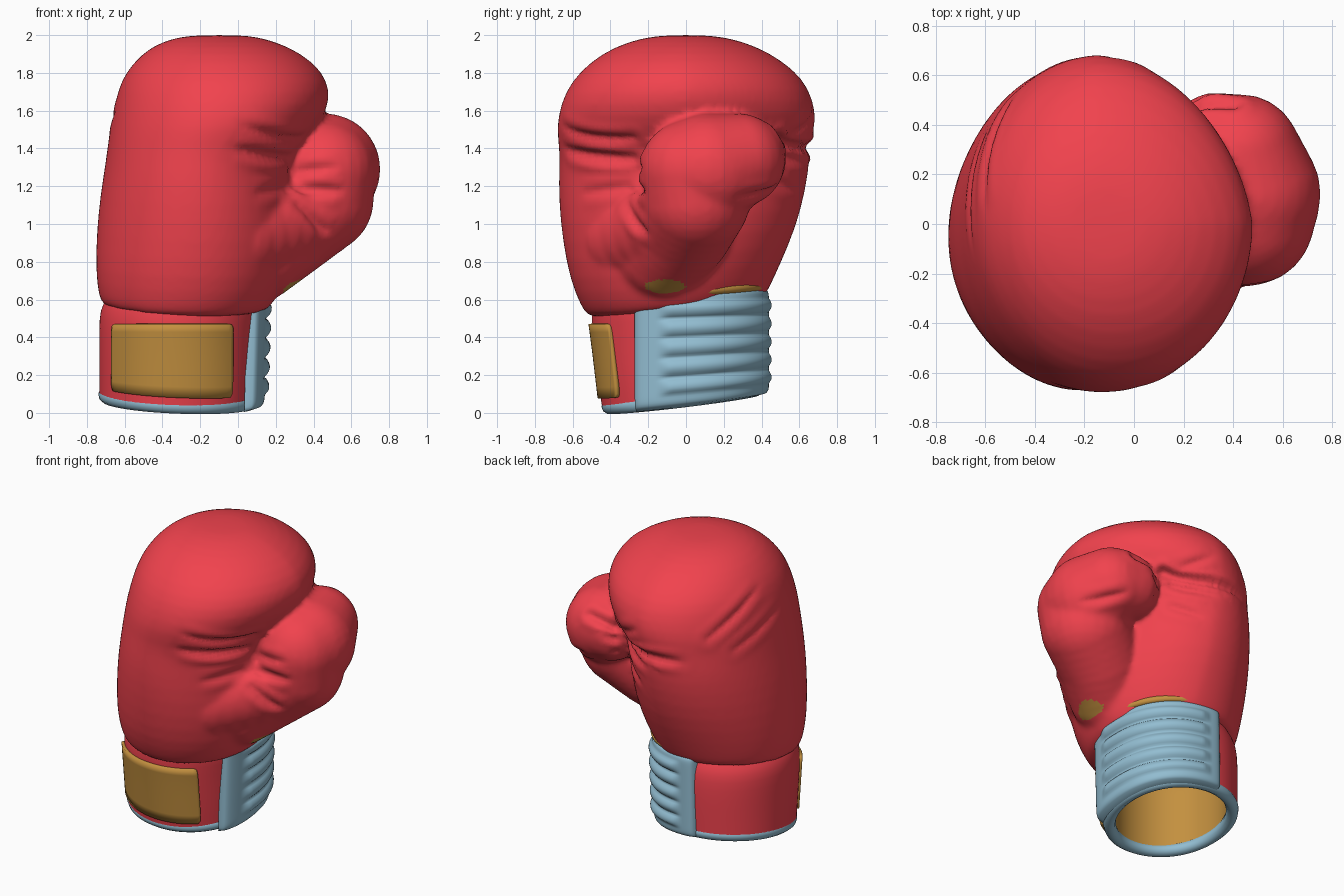
import bpy, bmesh, math
from mathutils import Vector, Matrix
from mathutils.kdtree import KDTree
from mathutils.bvhtree import BVHTree

if "Cube" in bpy.data.objects:
    bpy.data.objects.remove(bpy.data.objects["Cube"])


def material(name, rgb):
    m = bpy.data.materials.new(name)
    m.diffuse_color = (*rgb, 1)
    m.use_nodes = True
    m.node_tree.nodes["Principled BSDF"].inputs["Base Color"].default_value = m.diffuse_color
    return m


RED = material("red_leather", (0.88, 0.055, 0.075))
TAN = material("tan_fabric", (0.55, 0.28, 0.05))
BLUE = material("blue_trim", (0.29, 0.51, 0.64))


def add(name, mesh, mat):
    ob = bpy.data.objects.new(name, mesh)
    bpy.context.collection.objects.link(ob)
    mesh.materials.clear()
    mesh.materials.append(mat)
    return ob


def bake(ob):
    """Apply all modifiers and return a smooth-shaded mesh object."""
    dg = bpy.context.evaluated_depsgraph_get()
    mesh = bpy.data.meshes.new_from_object(ob.evaluated_get(dg))
    name, mat = ob.name, ob.data.materials[0]
    bpy.data.objects.remove(ob)
    mesh.shade_smooth()
    new = add(name, mesh, mat)
    new.name = name
    return new


def ring(row, n, expo, arc=None, lean=1.0):
    """Superellipse section from (z, x0, x1, y0, y1), tilted by lean."""
    z, x0, x1, y0, y1 = row
    a0, a1 = arc or (0, math.tau * (n - 1) / n)
    pts = []
    for i in range(n):
        a = a0 + (a1 - a0) * i / (n - 1)
        c, s = math.cos(a), math.sin(a)
        r = (abs(c) ** expo + abs(s) ** expo) ** (-1 / expo)
        x = (x0 + x1) / 2 + (x1 - x0) / 2 * r * c
        y = (y0 + y1) / 2 + (y1 - y0) / 2 * r * s
        pts.append((x, y, z + lean * (0.12 * y - 0.04 * (x + 0.3))))
    return pts


def loft(name, rows, mat, n=48, expo=2.0, arc=None, caps=(), subsurf=1):
    bm = bmesh.new()
    rings = []
    for k, row in enumerate(rows):
        lean = (1 - k / (len(rows) - 1)) ** 2
        rings.append([bm.verts.new(p) for p in ring(row, n, expo, arc, lean)])
    for a, b in zip(rings, rings[1:]):
        for i in range(n - 1 if arc else n):
            j = (i + 1) % n
            bm.faces.new((a[i], a[j], b[j], b[i]))
    if 0 in caps:
        bm.faces.new(rings[0][::-1])
    if 1 in caps:
        bm.faces.new(rings[-1])
    mesh = bpy.data.meshes.new(name)
    bm.to_mesh(mesh)
    bm.free()
    ob = add(name, mesh, mat)
    ob.modifiers.new("sub", "SUBSURF").levels = subsurf
    return ob


def tube(name, pts, radius, mat, cyclic=False):
    cu = bpy.data.curves.new(name, "CURVE")
    cu.dimensions = "3D"
    cu.bevel_depth, cu.bevel_resolution, cu.use_fill_caps = radius, 3, True
    sp = cu.splines.new("POLY")
    sp.points.add(len(pts) - 1)
    for p, co in zip(sp.points, pts):
        p.co = (*co, 1)
    sp.use_cyclic_u = cyclic
    return bake(add(name, cu, mat))


# Fist: lofted sections, overhanging at the finger roll
FIST = [(0.57, -0.66, 0.09, -0.46, 0.35), (0.56, -0.72, 0.15, -0.52, 0.41),
        (0.62, -0.74, 0.20, -0.56, 0.44), (0.75, -0.755, 0.26, -0.615, 0.50),
        (0.95, -0.75, 0.30, -0.655, 0.585), (1.15, -0.73, 0.30, -0.675, 0.635),
        (1.30, -0.705, 0.29, -0.675, 0.655), (1.42, -0.69, 0.33, -0.67, 0.655),
        (1.52, -0.675, 0.43, -0.69, 0.695), (1.65, -0.65, 0.49, -0.665, 0.68),
        (1.76, -0.62, 0.48, -0.61, 0.63), (1.86, -0.55, 0.40, -0.51, 0.52),
        (1.94, -0.46, 0.27, -0.38, 0.38), (1.99, -0.33, 0.12, -0.22, 0.22),
        (2.00, -0.2, 0.0, -0.08, 0.08)]
fist = bake(loft("glove_body", FIST, RED, n=40, expo=2.03, caps=(0, 1), subsurf=1))
# Flatten the palm/back corner of the fist
for v in fist.data.vertices:
    x, y = v.co.x + 0.15, v.co.y
    if x > 0 and y > 0:
        k = 1 - 0.07 * 2 * x * y / (x * x + y * y)
        v.co.x, v.co.y = x * k - 0.15, y * k

# Thumb: chains of spheres rising from the wrist and hooking to the back, plus web
THUMB = [(-0.05, -0.20, 0.84, 0.27), (0.10, -0.12, 0.85, 0.26),
         (0.26, -0.02, 0.98, 0.27), (0.43, 0.05, 1.13, 0.29),
         (0.46, 0.02, 1.28, 0.27), (0.46, 0.12, 1.29, 0.295),
         (0.43, 0.28, 1.34, 0.245), (0.34, 0.32, 1.34, 0.21)]
WEB = [(-0.02, -0.29, 0.93, 0.265), (0.29, -0.03, 1.02, 0.265)]
bm = bmesh.new()
bmesh.ops.create_uvsphere(bm, u_segments=24, v_segments=16, radius=1)
ball = bpy.data.meshes.new("ball")
bm.to_mesh(ball)
bm.free()
bm = bmesh.new()
bm.from_mesh(fist.data)
for chain in (THUMB, WEB):
    for p, q in zip(chain, chain[1:]):
        for k in range(5):
            s = Vector(p).lerp(Vector(q), k / 4)
            m = ball.copy()
            m.transform(Matrix.Translation(s.xyz) @ Matrix.Scale(s[3], 4))
            bm.from_mesh(m)
            bpy.data.meshes.remove(m)
bm.to_mesh(fist.data)
bm.free()
bpy.data.meshes.remove(ball)
rm = fist.modifiers.new("fuse", "REMESH")
rm.mode, rm.voxel_size = "VOXEL", 0.019
sm = fist.modifiers.new("soften", "SMOOTH")
sm.factor, sm.iterations = 0.5, 5
fist = bake(fist)

# Leather creases: lines snapped to the surface, pressed in along the normals
CREASES = [((0.38, -0.30, 1.42), (0.02, -0.67, 1.52), 0.022),
           ((0.32, -0.30, 1.33), (-0.02, -0.66, 1.40), 0.030),
           ((0.30, -0.30, 1.20), (0.12, -0.60, 1.16), 0.014),
           ((0.30, -0.24, 1.28), (0.54, -0.24, 1.30), 0.018),
           ((0.30, -0.25, 1.19), (0.58, -0.25, 1.17), 0.022),
           ((0.30, -0.27, 1.08), (0.52, -0.24, 0.93), 0.022),
           ((0.40, 0.45, 1.45), (-0.40, 0.60, 1.40), 0.038),
           ((0.25, 0.50, 1.37), (-0.15, 0.67, 1.32), 0.024),
           ((0.20, 0.50, 1.24), (-0.05, 0.65, 1.15), 0.014),
           ((0.10, 0.60, 1.47), (-0.10, 0.67, 1.58), 0.014),
           ((-0.62, 0.35, 1.45), (-0.66, -0.10, 1.60), 0.010),
           ((-0.50, 0.48, 1.55), (-0.60, 0.05, 1.78), 0.014),
           ((0.48, 0.50, 1.17), (0.66, 0.25, 1.15), 0.018)]
bm = bmesh.new()
bm.from_mesh(fist.data)
bm.normal_update()
surface = BVHTree.FromBMesh(bm)
N = 30
kd = KDTree(N * len(CREASES))
depths = []
for a, b, d in CREASES:
    for i in range(N):
        t = i / (N - 1)
        kd.insert(surface.find_nearest(Vector(a).lerp(Vector(b), t))[0], len(depths))
        depths.append(d * math.sin(math.pi * min(0.99, 0.12 + 0.88 * t)) ** 0.7)
kd.balance()
for v in bm.verts:
    co, i, r = kd.find(v.co)
    if r < 0.15:
        w = 0.015 + 0.5 * depths[i]
        h = -math.exp(-(r / w) ** 2) + 0.35 * math.exp(-((r - 0.06) / 0.03) ** 2)
        v.co += v.normal * h * depths[i]
# Small tan patch at the thumb base
for f in bm.faces:
    c = f.calc_center_median()
    if c.x > 0 and ((c.y + 0.11) / 0.11) ** 2 + ((c.z - 0.67) / 0.035) ** 2 < 1:
        f.material_index = 1
bm.to_mesh(fist.data)
bm.free()
fist.data.materials.append(TAN)

# Wrist cuff, inner lining and bottom rim
CUFF = [(0.085, -0.735, 0.09, -0.445, 0.40), (0.22, -0.735, 0.10, -0.468, 0.405),
        (0.36, -0.735, 0.105, -0.488, 0.41), (0.50, -0.735, 0.12, -0.50, 0.41),
        (0.58, -0.72, 0.13, -0.50, 0.40), (0.66, -0.65, 0.10, -0.45, 0.36)]
bake(loft("wrist_cuff", CUFF, RED, n=64, expo=2.05))
LINING = [(z, -0.67, 0.03, -0.375, 0.335) for z in (0.085, 0.2, 0.35, 0.5, 0.54)]
lining = bake(loft("inner_lining", LINING, TAN, n=64, expo=2.05, caps=(1,)))
lining.data.flip_normals()
tube("bottom_rim", ring((0.083, -0.70, 0.06, -0.408, 0.366), 72, 2.05), 0.04, BLUE, True)

# Front panel: thin curved plate wrapped on the cuff
PANEL = [(z, -0.75, 0.13, -0.449 - 0.145 * z, 0.43) for z in (0.135, 0.23, 0.31, 0.39)]
PANEL.append((0.47, -0.75, 0.135, -0.517, 0.43))
panel = loft("front_panel", PANEL, TAN, n=24, expo=2.05,
             arc=(math.radians(-145), math.radians(-50)))
so = panel.modifiers.new("thick", "SOLIDIFY")
so.thickness, so.offset = 0.03, -1
bake(panel)

# Quilted wrist pad: curved cushion wrapping the palm side and round to the back
ROWS, COLS = 56, 70
A0, A1 = math.radians(-33), math.radians(98)
bm = bmesh.new()
grid = []
for k in range(ROWS):
    t = k / (ROWS - 1)
    row = (0.05 + 0.60 * t, -0.70, 0.085 + 0.02 * t, -0.445, 0.385)
    pts = ring(row, COLS, 2.25, (A0, A1), (1 - t) ** 1.5 + 0.3 * t)
    line = []
    for i, p in enumerate(pts):
        u = i / (COLS - 1)
        a = A0 + (A1 - A0) * u
        edge = (1 - abs(2 * u - 1) ** 24) * (1 - abs(2 * t - 1) ** 20)
        mask = max(0, min(1, (u - 0.14) / 0.06, (0.90 - u) / 0.06,
                          (t - 0.09) / 0.05, (0.93 - t) / 0.05))
        quilt = abs(math.sin((t - 0.09) / 0.84 * math.pi * 5)) ** 0.7
        h = 0.055 * math.sqrt(edge) + mask * (0.034 * quilt - 0.012)
        line.append(bm.verts.new(Vector(p) + h * Vector((math.cos(a), math.sin(a), 0))))
    grid.append(line)
for a, b in zip(grid, grid[1:]):
    for i in range(COLS - 1):
        bm.faces.new((a[i], a[i + 1], b[i + 1], b[i]))
mesh = bpy.data.meshes.new("wrist_pad")
bm.to_mesh(mesh)
bm.free()
mesh.shade_smooth()
add("wrist_pad", mesh, BLUE)

# Tan piping between the pad and the glove body
tube("piping", ring((0.65, -0.70, 0.16, -0.50, 0.41), 30, 2.1,
                    (math.radians(-8), math.radians(88)), 0.5), 0.024, TAN)
